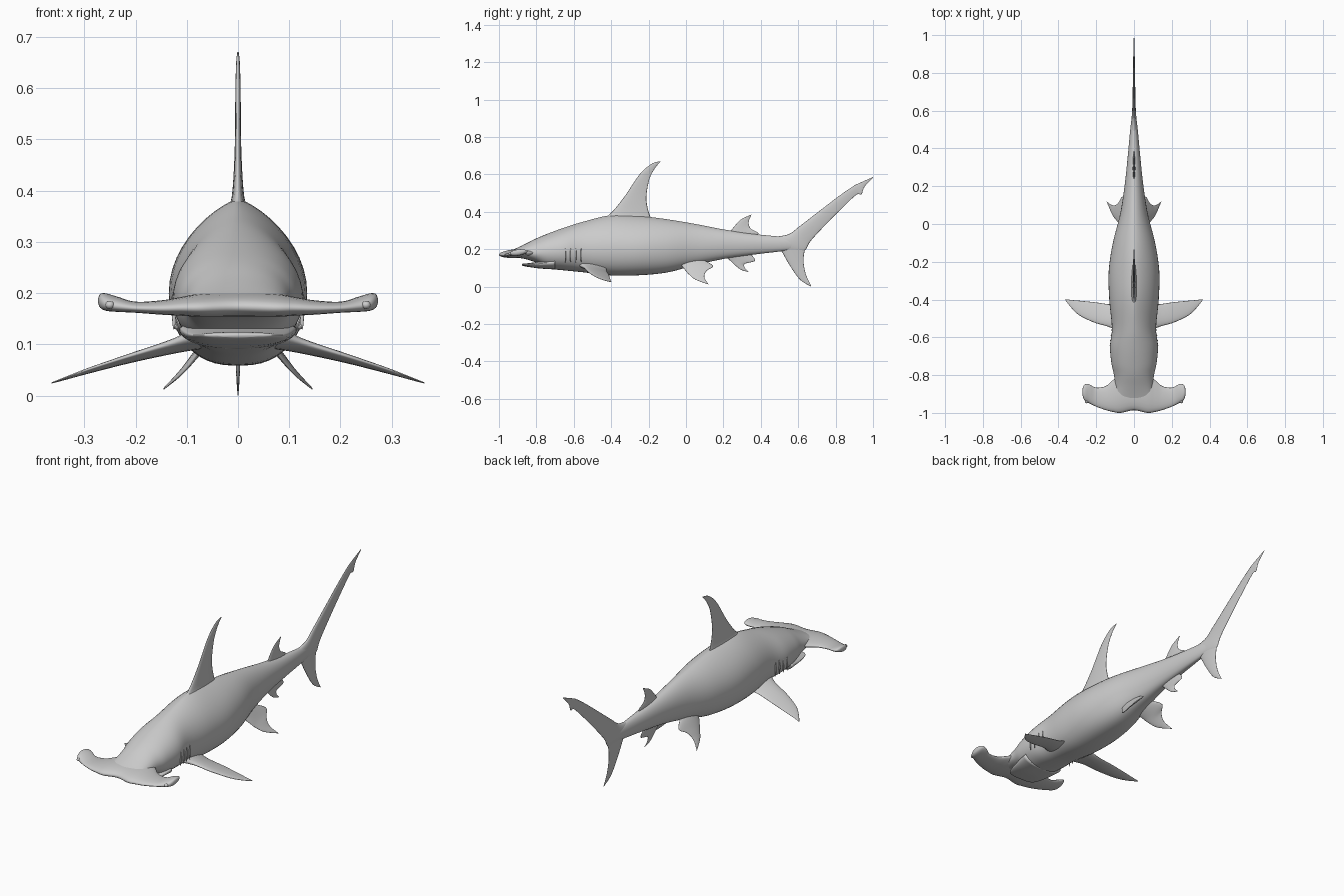
import bpy, bmesh, math
from mathutils import Vector


def resample(rows, steps):
    """Catmull-Rom interpolation of rows of numbers."""
    out = []
    for i in range(len(rows) - 1):
        a, b, c, d = rows[max(i - 1, 0)], rows[i], rows[i + 1], rows[min(i + 2, len(rows) - 1)]
        for s in range(steps):
            t = s / steps
            out.append([0.5 * (2 * q + (r - p) * t + (2 * p - 5 * q + 4 * r - u) * t * t
                               + (3 * q - p - 3 * r + u) * t ** 3)
                        for p, q, r, u in zip(a, b, c, d)])
    return out + [list(rows[-1])]


def loft(name, rings, mirror=False):
    bm = bmesh.new()
    loops = [[bm.verts.new(p) for p in ring] for ring in rings]
    n = len(loops[0])
    for a, b in zip(loops, loops[1:]):
        for i in range(n):
            j = (i + 1) % n
            bm.faces.new((a[i], a[j], b[j], b[i]))
    bm.faces.new(loops[0])
    bm.faces.new(loops[-1])
    bmesh.ops.recalc_face_normals(bm, faces=bm.faces)
    me = bpy.data.meshes.new(name)
    bm.to_mesh(me)
    bm.free()
    ob = bpy.data.objects.new(name, me)
    bpy.context.collection.objects.link(ob)
    if mirror:
        ob.modifiers.new("mirror", 'MIRROR')
    for p in me.polygons:
        p.use_smooth = True
    return ob


def body_loft(name, rows, n=48):
    """Rows: y, top z, bottom z, half width, z of widest point, ridge sharpness."""
    rings = []
    for y, top, bot, w, zw, p in resample(rows, 5):
        ring = []
        for i in range(n):
            a = 2 * math.pi * i / n
            c, s = math.cos(a), math.sin(a)
            x = math.copysign(w * abs(c) ** (p if s > 0 else 0.8), c)
            ring.append((x, y, zw + s * ((top - zw) if s > 0 else (zw - bot))))
        rings.append(ring)
    return loft(name, rings)


def fin(name, rows, mirror=False, taper=0.6, n=24):
    """Rows: leading edge xyz, trailing edge xyz, thickness."""
    first, last = rows[0], rows[-1]
    span = Vector(last[:3]) + Vector(last[3:6]) - Vector(first[:3]) - Vector(first[3:6])
    chord = Vector(first[3:6]) - Vector(first[:3])
    normal = chord.cross(span).normalized()
    rings = []
    for r in resample(rows, 6):
        le, te = Vector(r[:3]), Vector(r[3:6])
        ring = []
        for i in range(n):
            a = 2 * math.pi * i / n
            u = (1 - math.cos(a)) / 2
            ring.append(le.lerp(te, u) + normal * (r[6] / 2 * math.sin(a) * (1.2 - taper * u)))
        rings.append(ring)
    return loft(name, rings, mirror)


def flat_fin(name, rows):
    """Upright fin on the centre line; rows: leading y z, trailing y z, thickness."""
    return fin(name, [(0, a, b, 0, c, d, t) for a, b, c, d, t in rows])


def ball(name, loc, scale):
    bpy.ops.mesh.primitive_uv_sphere_add(segments=16, ring_count=10, radius=1, location=loc)
    ob = bpy.context.object
    ob.name = name
    ob.scale = scale
    bpy.ops.object.shade_smooth()
    return ob


# Body
body_loft("body", [
    (-.97, .18, .162, .085, .17, 1), (-.92, .2, .156, .098, .175, 1),
    (-.86, .228, .148, .10, .178, 1), (-.80, .258, .128, .106, .18, 1),
    (-.74, .283, .098, .119, .185, 1), (-.65, .316, .087, .127, .19, 1.1),
    (-.55, .347, .077, .117, .195, 1.2), (-.40, .382, .06, .131, .2, 1.5),
    (-.25, .378, .061, .134, .2, 1.5), (-.10, .36, .076, .112, .205, 1.3),
    (.05, .335, .115, .074, .215, 1.2), (.20, .306, .148, .05, .225, 1.1),
    (.35, .283, .17, .034, .228, 1), (.50, .268, .188, .02, .228, 1),
    (.58, .26, .2, .01, .23, 1)])

# Lower jaw, leaving the mouth gap under the head
body_loft("lower_jaw", [
    (-.876, .121, .114, .04, .118, 1), (-.868, .124, .11, .07, .118, 1),
    (-.84, .126, .105, .088, .118, 1), (-.78, .135, .097, .103, .122, 1),
    (-.70, .15, .092, .115, .13, 1)])

# Hammer-shaped head, built across from one eye to the other
half = [(0, -.986, -.78, .172, .185, .045), (.07, -1.0, -.79, .170, .185, .042),
        (.11, -.995, -.825, .170, .18, .034), (.15, -.985, -.858, .169, .176, .026),
        (.20, -.967, -.866, .170, .176, .020), (.235, -.95, -.85, .173, .185, .026),
        (.258, -.938, -.848, .177, .190, .030), (.269, -.92, -.86, .181, .190, .024),
        (.273, -.90, -.88, .184, .187, .008)]
across = [(-r[0],) + r[1:] for r in half[:0:-1]] + half
fin("hammer_head", [(x, f, zf, x, b, zb, t) for x, f, b, zf, zb, t in across], taper=0.3)

# Eyes and gill slits
for side in (-1, 1):
    ball("eye", (side * .25, -.94, .177), (.009, .009, .008))
    for i in range(4):
        y = -.645 + .028 * i
        ball("gill_slit", (side * (.125 - .0025 * i), y, .167), (.004, .003, .038))

# Fins on the centre line
flat_fin("dorsal_fin", [
    (-.46, .36, -.175, .35, .05), (-.405, .39, -.195, .385, .026),
    (-.33, .48, -.212, .47, .014), (-.25, .598, -.197, .57, .011),
    (-.185, .656, -.168, .63, .008), (-.135, .671, -.137, .667, .003)])
flat_fin("second_dorsal_fin", [
    (.20, .27, .35, .265, .02), (.235, .295, .388, .285, .014),
    (.265, .33, .345, .312, .010), (.295, .36, .335, .345, .007),
    (.35, .386, .348, .38, .003)])
flat_fin("anal_fin", [
    (.20, .17, .34, .18, .02), (.235, .14, .37, .14, .013),
    (.265, .112, .315, .122, .009), (.295, .09, .315, .1, .006),
    (.335, .078, .332, .082, .003)])
flat_fin("tail_upper_lobe", [
    (.48, .267, .55, .185, .034), (.55, .281, .63, .19, .024),
    (.61, .325, .667, .245, .018), (.71, .402, .75, .335, .014),
    (.82, .486, .85, .435, .010), (.895, .538, .912, .492, .008),
    (.925, .553, .938, .494, .007), (.945, .562, .955, .535, .005),
    (1.0, .586, .998, .58, .002)])
flat_fin("tail_lower_lobe", [
    (.50, .21, .645, .23, .02), (.525, .165, .632, .18, .016),
    (.557, .11, .629, .125, .012), (.61, .037, .643, .06, .008),
    (.67, 0, .668, .008, .002)])

# Paired fins
fin("pectoral_fins", [
    (.06, -.59, .125, .06, -.42, .105, .05), (.125, -.548, .104, .125, -.425, .086, .026),
    (.21, -.522, .078, .21, -.414, .066, .016), (.29, -.483, .052, .29, -.406, .045, .010),
    (.335, -.44, .035, .335, -.402, .033, .006), (.364, -.402, .025, .362, -.398, .025, .002)],
    mirror=True)
fin("pelvic_fins", [
    (.04, -.04, .135, .035, .10, .14, .03), (.07, -.01, .095, .06, .145, .11, .018),
    (.09, .015, .066, .085, .11, .084, .012), (.115, .05, .038, .11, .098, .052, .008),
    (.145, .12, .012, .144, .118, .016, .002)], mirror=True)
